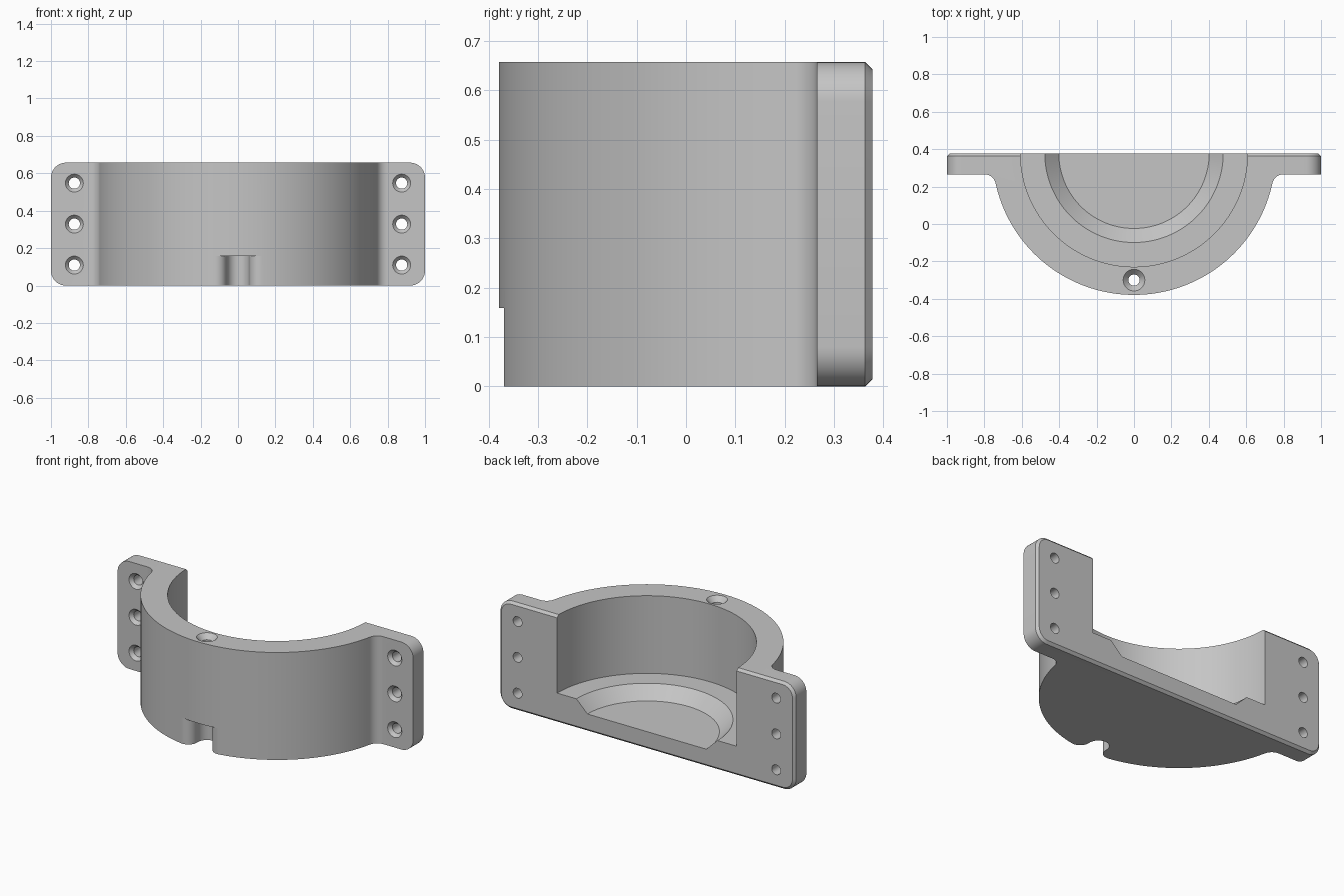
import bpy, bmesh
from math import sin, cos, pi, sqrt, atan2
from mathutils import Matrix, Vector

cube = bpy.data.objects.get("Cube")
if cube:
    bpy.data.objects.remove(cube)

H = 0.657            # height
BACK = 0.378         # mating face, also the bore axis
R = 0.757            # outer radius
FLANGE_Y = 0.265     # front face of the flanges
FILLET = 0.06
CHAMFER = 0.015
OVER = 0.1           # overshoot of shapes trimmed later

grey = bpy.data.materials.new("light grey")
grey.use_nodes = True
colour = (0.56, 0.56, 0.56, 1)
grey.diffuse_color = colour
grey.node_tree.nodes["Principled BSDF"].inputs["Base Color"].default_value = colour


def arc(cx, cy, r, a0, a1, n):
    return [(cx + r * cos(a0 + (a1 - a0) * i / n),
             cy + r * sin(a0 + (a1 - a0) * i / n)) for i in range(n + 1)]


def loft(name, rings):
    """Solid from matching closed rings of 3D points."""
    bm = bmesh.new()
    loops = [[bm.verts.new(p) for p in ring] for ring in rings]
    n = len(loops[0])
    for a, b in zip(loops, loops[1:]):
        for i in range(n):
            j = (i + 1) % n
            bm.faces.new((a[i], a[j], b[j], b[i]))
    bm.faces.new(loops[0])
    bm.faces.new(loops[-1])
    bmesh.ops.recalc_face_normals(bm, faces=bm.faces)
    mesh = bpy.data.meshes.new(name)
    bm.to_mesh(mesh)
    bm.free()
    mesh.materials.append(grey)
    obj = bpy.data.objects.new(name, mesh)
    bpy.context.collection.objects.link(obj)
    return obj


def prism(name, outline, z0, z1):
    return loft(name, [[(x, y, z) for x, y in outline] for z in (z0, z1)])


def lathe(name, profile, matrix, n):
    """Turned solid from (radius, height) pairs along local z."""
    return loft(name, [[matrix @ Vector((x, y, z)) for x, y in arc(0, 0, r, 0, 2 * pi, n)[:-1]]
                       for r, z in profile])


def combine(target, tool, operation):
    mod = target.modifiers.new("cut", 'BOOLEAN')
    mod.operation, mod.solver, mod.object = operation, 'EXACT', tool
    bpy.context.view_layer.objects.active = target
    bpy.ops.object.modifier_apply(modifier=mod.name)
    bpy.data.objects.remove(tool)


# Half-round body with filleted flanges, oversize at the ends
fy = FLANGE_Y - FILLET
fx = sqrt((R + FILLET) ** 2 - (BACK - fy) ** 2)
lean = atan2(BACK - fy, fx)
right = [(1 + OVER, BACK + OVER), (1 + OVER, FLANGE_Y)] + arc(fx, fy, FILLET, pi / 2, pi - lean, 12)
left = [(-x, y) for x, y in reversed(right)]
front = arc(0, BACK, R, -lean, lean - pi, 120)[1:-1]
body = prism("clamp_body", right + front + left, -OVER, H + OVER)


# Trim to rounded flange corners and a chamfered back edge
def rounded_ring(y, inset, r=0.08):
    pts = []
    for k, (sx, sz) in enumerate(((1, 1), (-1, 1), (-1, -1), (1, -1))):
        pts += arc(sx * (1 - r), H / 2 + sz * (H / 2 - r), r - inset,
                   k * pi / 2, (k + 1) * pi / 2, 10)
    return [(x, y, z) for x, z in pts]


envelope = loft("envelope", [rounded_ring(-0.6, 0), rounded_ring(BACK - CHAMFER, 0),
                             rounded_ring(BACK, CHAMFER)])
combine(body, envelope, 'INTERSECT')

# Stepped bore with a conical seat
bore = lathe("bore", [(0.402, 0.109), (0.477, 0.182), (0.607, 0.182), (0.607, H + OVER)],
             Matrix.Translation((0, BACK, 0)), 128)
combine(body, bore, 'DIFFERENCE')

# Slot at the foot of the front with rounded mouth
g, w, slot_y = 0.057, 0.06, -0.3
gx = w + g
gy = BACK - sqrt((R - g) ** 2 - gx ** 2)
mouth = arc(gx, gy, g, atan2(gy - BACK, gx), -pi, 10)
mouth = [(mouth[0][0], -0.5)] + mouth
slot = mouth + arc(0, slot_y, w, 0, pi, 20) + [(-x, y) for x, y in reversed(mouth)]
combine(body, prism("slot", slot, -OVER, 0.159), 'DIFFERENCE')

# Countersunk vertical screw hole
screw = lathe("screw_hole", [(0.03, OVER), (0.03, H - 0.03), (0.058, H), (0.058, H + OVER)],
              Matrix.Translation((0, slot_y, 0)), 32)
combine(body, screw, 'DIFFERENCE')

# Countersunk bolt holes through the flanges
for x in (-0.875, 0.875):
    for row in (-1, 0, 1):
        place = Matrix.Translation((x, FLANGE_Y, H / 2 + row * 0.219)) @ Matrix.Rotation(pi / 2, 4, 'X')
        bolt = lathe("bolt_hole", [(0.03, -0.3), (0.03, -0.02), (0.048, 0), (0.048, OVER)], place, 32)
        combine(body, bolt, 'DIFFERENCE')

# Smooth curved walls, keep edges crisp
bpy.ops.object.select_all(action='DESELECT')
body.select_set(True)
bpy.context.view_layer.objects.active = body
bpy.ops.object.shade_smooth_by_angle(angle=pi / 6)
